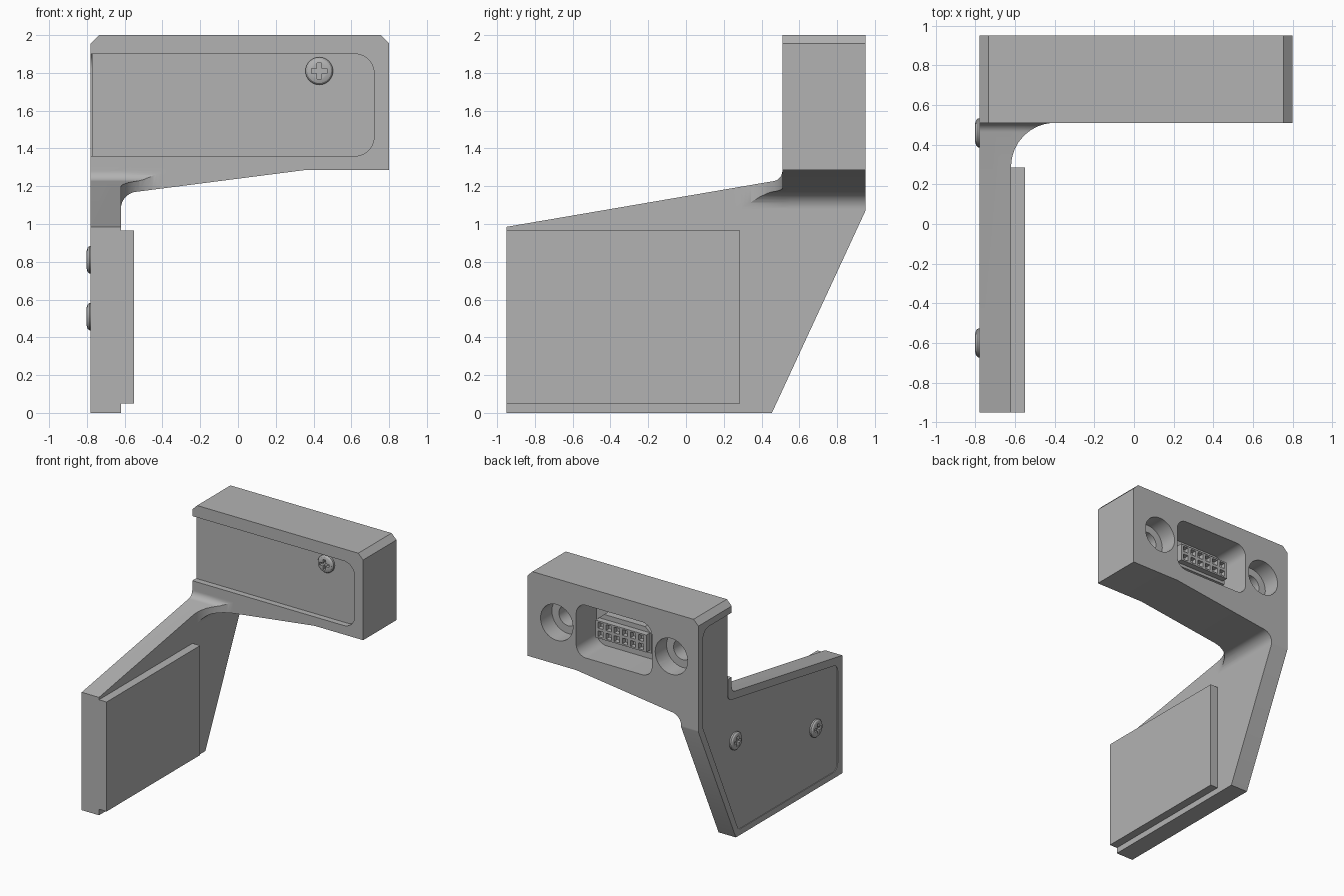
import bpy, bmesh, math
from mathutils import Vector

cube = bpy.data.objects.get("Cube")
if cube:
    bpy.data.objects.remove(cube, do_unlink=True)

grey = bpy.data.materials.new("light_grey")
grey.use_nodes = True
COLOUR = (0.45, 0.45, 0.45, 1)
grey.diffuse_color = COLOUR
grey.node_tree.nodes["Principled BSDF"].inputs["Base Color"].default_value = COLOUR


def rounded(points, steps=10):
    """Polygon outline; a third value on a point is its corner radius."""
    out = []
    for i, p in enumerate(points):
        c = Vector(p[:2])
        if len(p) == 2:
            out.append(c)
            continue
        a = (Vector(points[i - 1][:2]) - c).normalized()
        b = (Vector(points[(i + 1) % len(points)][:2]) - c).normalized()
        half = a.angle(b) / 2
        reach = p[2] / math.tan(half)
        mid = c + (a + b).normalized() * p[2] / math.sin(half)
        start, end = c + a * reach - mid, c + b * reach - mid
        for k in range(steps + 1):
            out.append(mid + start.lerp(end, k / steps).normalized() * p[2])
    return out


def place(plane, u, v, w):
    return {"xy": (u, v, w), "xz": (u, w, v), "yz": (w, u, v)}[plane]


def loft(name, plane, rings):
    """Solid through rings of (outline, offset along the plane normal)."""
    bm = bmesh.new()
    loops = [[bm.verts.new(place(plane, p[0], p[1], w)) for p in ring] for ring, w in rings]
    n = len(loops[0])
    for lo, hi in zip(loops, loops[1:]):
        for i in range(n):
            j = (i + 1) % n
            bm.faces.new((lo[i], lo[j], hi[j], hi[i]))
    bm.faces.new(loops[0])
    bm.faces.new(loops[-1])
    bmesh.ops.recalc_face_normals(bm, faces=bm.faces)
    mesh = bpy.data.meshes.new(name)
    bm.to_mesh(mesh)
    bm.free()
    mesh.materials.append(grey)
    ob = bpy.data.objects.new(name, mesh)
    bpy.context.collection.objects.link(ob)
    return ob


def prism(name, plane, points, w0, w1):
    ring = rounded(points)
    return loft(name, plane, [(ring, w0), (ring, w1)])


def circle(u, v, r, n=32):
    return [(u + r * math.cos(math.tau * k / n), v + r * math.sin(math.tau * k / n)) for k in range(n)]


def rect(u0, u1, v0, v1, r=None):
    pts = [(u0, v0), (u1, v0), (u1, v1), (u0, v1)]
    return [p + (r,) for p in pts] if r else pts


def activate(ob):
    bpy.ops.object.select_all(action="DESELECT")
    ob.select_set(True)
    bpy.context.view_layer.objects.active = ob


def combine(ob, tool, operation):
    tool.hide_render = True
    activate(ob)
    mod = ob.modifiers.new("combine", "BOOLEAN")
    mod.operation, mod.object, mod.solver = operation, tool, "EXACT"
    bpy.ops.object.modifier_apply(modifier=mod.name)
    bpy.data.objects.remove(tool, do_unlink=True)


def smooth(ob):
    activate(ob)
    bpy.ops.object.shade_smooth_by_angle(angle=math.radians(25))


# Head block with chamfered top and sloping, filleted underside
LEFT, INNER = -0.78, -0.62
FRONT, BACK = 0.51, 0.95
head = [(LEFT, 1.08), (INNER, 1.08), (INNER, 1.16, 0.09), (0.35, 1.285), (0.8, 1.285),
        (0.8, 1.955), (0.755, 2), (-0.735, 2), (LEFT, 1.955)]
bracket = prism("bracket", "xz", head, FRONT, BACK)

# Arm plate
arm = [(-0.95, 0), (0.455, 0), (BACK, 1.07), (BACK, 1.3), (FRONT, 1.3),
       (FRONT, 1.235, 0.055), (-0.95, 0.985)]
combine(bracket, prism("arm", "yz", arm, LEFT, INNER), "UNION")

# Curved gusset between arm and head
gusset = prism("gusset", "xz", head, 0.2, 0.56)
combine(gusset, prism("slope", "yz", arm, -0.9, -0.2), "INTERSECT")
sweep = [(-0.7, 0.25), (INNER, 0.25), (INNER, FRONT, 0.22), (-0.35, FRONT),
         (-0.35, 0.55), (-0.7, 0.55)]
combine(gusset, prism("sweep", "xy", sweep, 0.9, 1.5), "INTERSECT")
combine(bracket, gusset, "UNION")

# Recessed panels on the front of the head and the outer side
PANEL = 0.56
front_recess = [(-0.9, 1.36), (0.72, 1.36, 0.1), (0.72, 1.9, 0.1), (-0.9, 1.9)]
combine(bracket, prism("front_recess", "xz", front_recess, 0.4, PANEL), "DIFFERENCE")
side_recess = [(-0.89, 0.05, 0.06), (0.42, 0.05, 0.03), (0.89, 1.08, 0.03), (0.89, 1.9, 0.08),
               (0.4, 1.9), (0.4, 1.36), (PANEL, 1.36), (PANEL, 1.18, 0.06), (-0.89, 0.93, 0.06)]
combine(bracket, prism("side_recess", "yz", side_recess, -0.9, -0.774), "DIFFERENCE")

# Connector pocket and counterbored mounting holes in the back
combine(bracket, prism("pocket", "xz", rect(-0.35, 0.35, 1.41, 1.85, 0.09), 0.68, 1.1), "DIFFERENCE")
for x in (-0.53, 0.53):
    bore = loft("bore", "xz", [(circle(x, 1.635, r), y) for r, y in
                               ((0.085, 0.62), (0.085, 0.8), (0.15, 0.8), (0.15, 1.1))])
    combine(bracket, bore, "DIFFERENCE")
smooth(bracket)

# Raised pad on the inner side of the arm
prism("inner_pad", "yz", rect(-0.95, 0.285, 0.05, 0.965), INNER - 0.01, -0.55)

# Connector: stepped shell with two rows of sockets
shell = [(-0.25, 1.53), (0.25, 1.53), (0.25, 1.69), (0.19, 1.74), (-0.19, 1.74), (-0.25, 1.69)]
prism("connector_shell", "xz", shell, 0.66, 0.81)
sockets = prism("connector_sockets", "xz", rect(-0.235, 0.235, 1.555, 1.7), 0.78, 0.86)
for row in (1.592, 1.663):
    for k in range(6):
        x = (k - 2.5) * 0.075
        hole = prism("socket", "xz", rect(x - 0.024, x + 0.024, row - 0.024, row + 0.024), 0.82, 0.9)
        combine(sockets, hole, "DIFFERENCE")


# Domed screws with a cross slot
def screw(name, plane, u, v, base, height):
    dome = ((0.073, -0.2), (0.073, 0.45), (0.064, 0.8), (0.045, 1))
    ob = loft(name, plane, [(circle(u, v, r), base + height * h) for r, h in dome])
    cross = []
    for k in range(4):
        for du, dv in ((0.012, 0.012), (0.042, 0.012), (0.042, -0.012)):
            a = -k * math.pi / 2
            cross.append((u + du * math.cos(a) - dv * math.sin(a), v + du * math.sin(a) + dv * math.cos(a)))
    combine(ob, loft("cross", plane, [(cross, base + height * 0.2), (cross, base + height * 1.5)]), "DIFFERENCE")
    smooth(ob)


screw("front_screw", "xz", 0.43, 1.81, PANEL, -0.035)
screw("side_screw_rear", "yz", 0.46, 0.81, -0.774, -0.028)
screw("side_screw_front", "yz", -0.6, 0.51, -0.774, -0.028)
